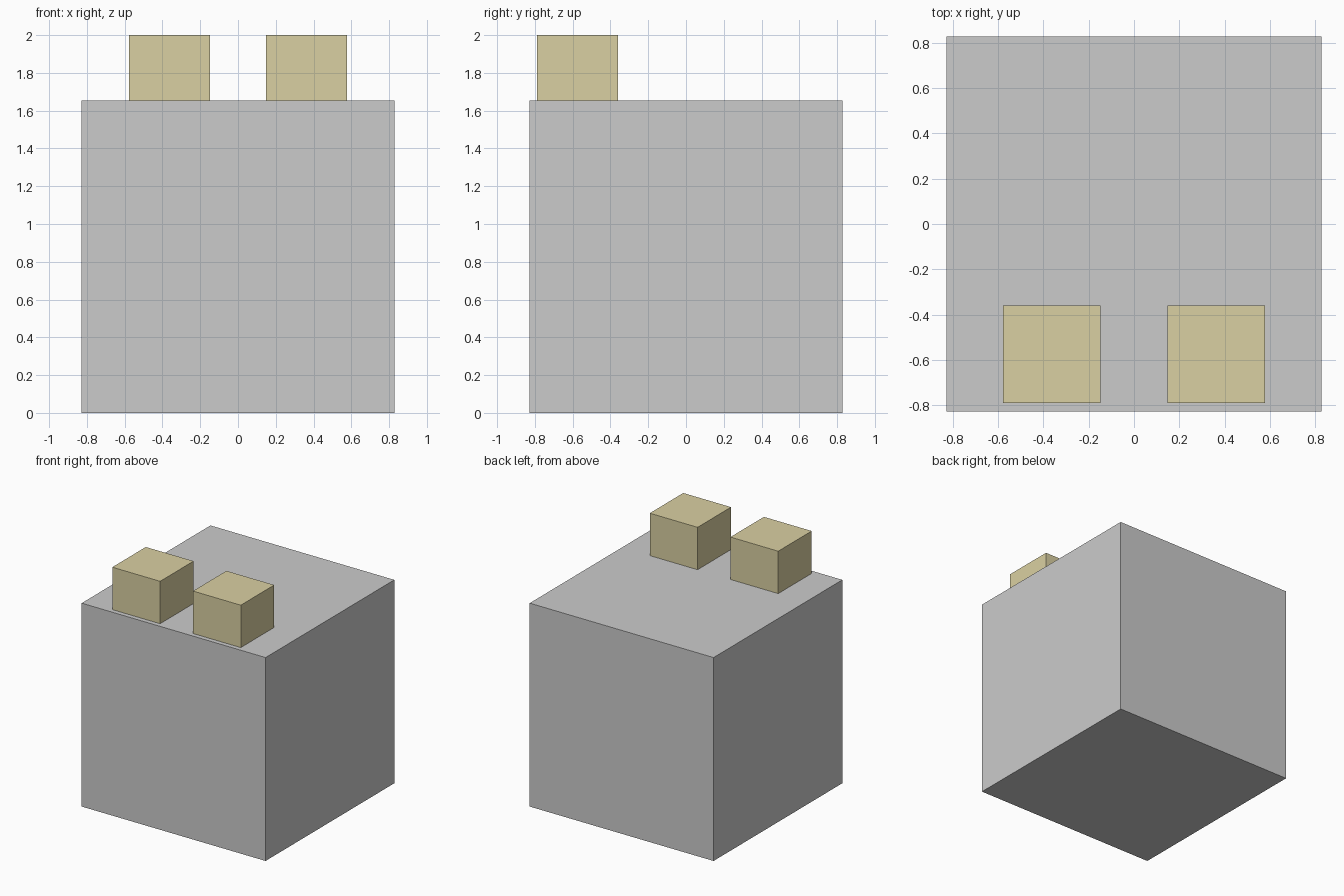
import bpy

if "Cube" in bpy.data.objects:
    bpy.data.objects.remove(bpy.data.objects["Cube"])


def box(name, size, centre):
    bpy.ops.mesh.primitive_cube_add(size=1, location=centre)
    obj = bpy.context.object
    obj.name = name
    obj.scale = size
    bpy.ops.object.transform_apply(location=False, rotation=False, scale=True)
    return obj


# Large cube body
BODY = 1.655
box("body", (BODY, BODY, BODY), (0, 0, BODY / 2))

# Pale yellow for the top blocks
pale_yellow = bpy.data.materials.new("pale_yellow")
pale_yellow.diffuse_color = (0.70, 0.63, 0.36, 1)
pale_yellow.use_nodes = True
pale_yellow.node_tree.nodes["Principled BSDF"].inputs["Base Color"].default_value = pale_yellow.diffuse_color

# Pair of small cubes near the front edge, sunk slightly into the body
BLOCK = 0.43
for side, sign in (("left", -1), ("right", 1)):
    block = box(f"{side}_top_block", (BLOCK, BLOCK, BLOCK),
                (sign * 0.363, -0.575, 2 - BLOCK / 2))
    block.data.materials.append(pale_yellow)
